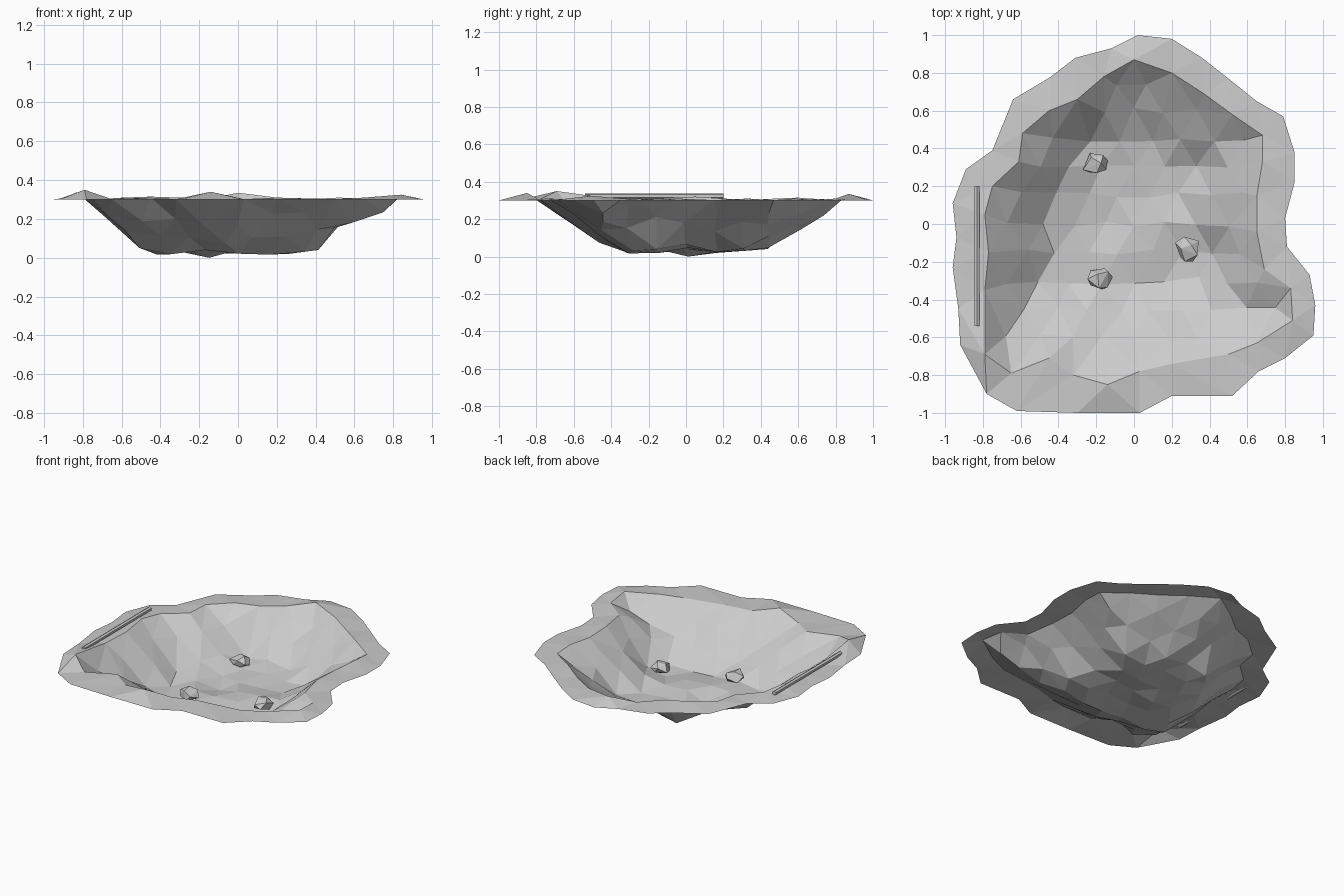
import bpy, bmesh, math, random
from mathutils import Vector
from mathutils.geometry import delaunay_2d_cdt

if "Cube" in bpy.data.objects:
    bpy.data.objects.remove(bpy.data.objects["Cube"])

random.seed(7)

# Outer outline of the ground rim (flat at z = 0.3)
OUTER = [(.02, 1), (.2, .98), (.36, .88), (.5, .77), (.65, .65), (.79, .57), (.85, .38),
         (.85, .22), (.8, .03), (.81, -.12), (.93, -.27), (.96, -.43), (.95, -.59),
         (.8, -.71), (.66, -.78), (.52, -.91), (.2, -.91), (.03, -1), (-.3, -1),
         (-.62, -.99), (-.78, -.9), (-.92, -.64), (-.93, -.45), (-.96, -.23),
         (-.94, -.07), (-.96, .11), (-.89, .29), (-.75, .39), (-.64, .66),
         (-.44, .78), (-.31, .88), (-.12, .93)]
# Crest where the ground breaks into the pit
CREST = [(0, .87), (.2, .8), (.37, .69), (.52, .58), (.68, .47), (.68, .33), (.65, .15),
         (.65, -.04), (.69, -.24), (.83, -.34), (.84, -.51), (.65, -.63), (.5, -.69),
         (.2, -.74), (.03, -.78), (-.14, -.85), (-.32, -.8), (-.45, -.71), (-.65, -.79),
         (-.79, -.69), (-.79, -.35), (-.77, -.15), (-.79, .05), (-.75, .2),
         (-.61, .33), (-.59, .48), (-.45, .6), (-.3, .66), (-.16, .78)]
PEAKS = {0: .335, 10: .325, 15: .34, 19: .35, 22: .32, 26: .315}
STONES = [(-.2, .32, .07), (.29, -.13, .075), (-.18, -.29, .075)]


def crest_distance(p):
    best = 9
    for i, a in enumerate(CREST):
        a, b = Vector(a), Vector(CREST[i - 1])
        t = max(0, min(1, (p - a).dot(b - a) / (b - a).length_squared))
        best = min(best, (p - a - (b - a) * t).length)
    return best


def inside(p):
    hit = False
    for i, (ax, ay) in enumerate(CREST):
        bx, by = CREST[i - 1]
        if (ay > p.y) != (by > p.y) and p.x < (bx - ax) * (p.y - ay) / (by - ay) + ax:
            hit = not hit
    return hit


def finish(bm, name):
    me = bpy.data.meshes.new(name)
    bm.to_mesh(me)
    bm.free()
    ob = bpy.data.objects.new(name, me)
    bpy.context.collection.objects.link(ob)
    return ob


# Pit surface: triangulated rim, crest and a jittered lattice for walls and floor
pts = [Vector(p) for p in OUTER + CREST]
heights = [.3] * len(OUTER) + [PEAKS.get(i, .302 + .008 * (i % 2)) for i in range(len(CREST))]
no, nc = len(OUTER), len(CREST)
edges = [(i, (i + 1) % no) for i in range(no)]
edges += [(no + i, no + (i + 1) % nc) for i in range(nc)]
for row in range(-6, 7):
    for col in range(-6, 7):
        p = Vector(((col + .5 * (row % 2)) * .165, row * .15))
        p += Vector((random.uniform(-.02, .02), random.uniform(-.02, .02)))
        d = crest_distance(p)
        if inside(p) and d > .07:
            # left wall is steeper, front wall gentler
            slope = .88 if p.x < -.4 else .68 if p.y < -.3 else .8
            z = max(.31 - slope * d, .03) + random.uniform(-.018, .018)
            if any((p - Vector(s[:2])).length < .13 for s in STONES):
                z = min(z, .04)
            pts.append(p)
            heights.append(max(z, .008))
heights[min(range(len(pts)), key=lambda i: (pts[i] - Vector((-.14, .02))).length)] = 0

co, _, tris, orig, _, _ = delaunay_2d_cdt(pts, edges, [], 1, 1e-5)
bm = bmesh.new()
vs = [bm.verts.new((c.x, c.y, heights[o[0]])) for c, o in zip(co, orig)]
for t in tris:
    bm.faces.new([vs[i] for i in t])
finish(bm, "pit_ground")

# Loose stones on the pit floor: hulls of jittered points spread over a sphere
for n, (x, y, z) in enumerate(STONES):
    bm = bmesh.new()
    for k in range(12):
        h = 1 - (2 * k + 1) / 12
        a = k * 2.4 + n + random.uniform(-.3, .3)
        r = math.sqrt(1 - h * h)
        s = random.uniform(.058, .08)
        bm.verts.new((x + r * s * math.cos(a), y + r * s * math.sin(a),
                      z + h * s * (.8 if h > 0 else .45)))
    bmesh.ops.convex_hull(bm, input=bm.verts)
    bmesh.ops.delete(bm, geom=[v for v in bm.verts if not v.link_faces], context='VERTS')
    bmesh.ops.recalc_face_normals(bm, faces=bm.faces)
    finish(bm, f"stone_{n + 1}")

# Thin rod lying along the left rim
bpy.ops.mesh.primitive_cylinder_add(vertices=6, radius=.015, depth=.74,
                                    location=(-.832, -.17, .323), rotation=(math.pi / 2, 0, 0))
bpy.context.object.name = "rim_rod"
